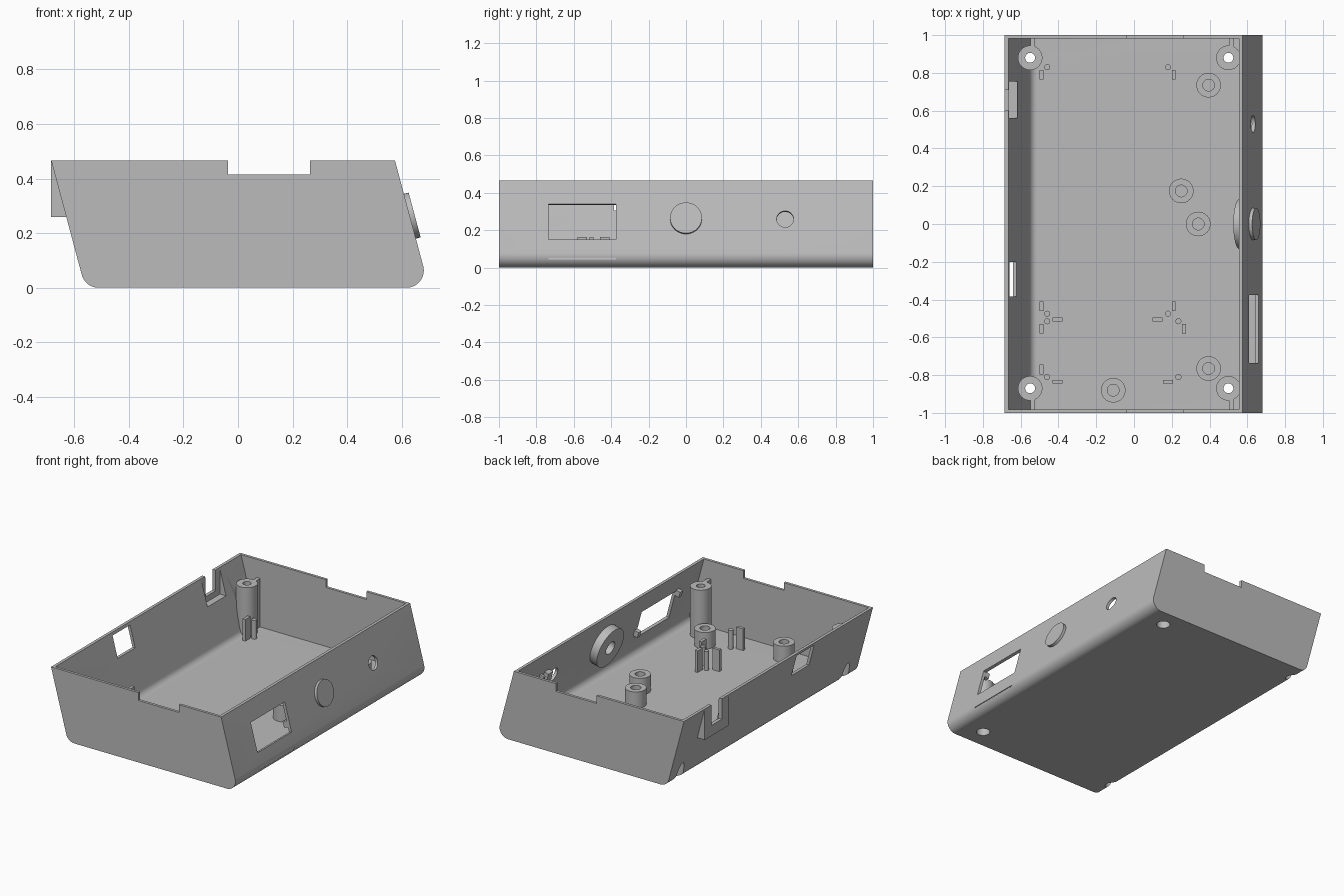
import bpy, bmesh, math
from mathutils import Matrix, Vector

cube = bpy.data.objects.get("Cube")
if cube:
    bpy.data.objects.remove(cube, do_unlink=True)

grey = bpy.data.materials.new("plain grey")
grey.use_nodes = True
grey.diffuse_color = (0.5, 0.5, 0.5, 1)
grey.node_tree.nodes["Principled BSDF"].inputs["Base Color"].default_value = (0.5, 0.5, 0.5, 1)

TOP, WALL, TILT = 0.467, 0.02, math.radians(15)
SLOPE = math.tan(TILT)
LEFT, RIGHT = -0.685, 0.575          # rim edges of the leaning long walls


def finish(name, bm):
    bmesh.ops.recalc_face_normals(bm, faces=bm.faces)
    mesh = bpy.data.meshes.new(name)
    bm.to_mesh(mesh)
    bm.free()
    mesh.materials.append(grey)
    obj = bpy.data.objects.new(name, mesh)
    bpy.context.collection.objects.link(obj)
    return obj


def box(name, x, y, z, matrix=Matrix()):
    """Box from (min, max) pairs."""
    bm = bmesh.new()
    bmesh.ops.create_cube(bm, size=1)
    for v in bm.verts:
        v.co = Vector([(a + b) / 2 + c * (b - a) for (a, b), c in zip((x, y, z), v.co)])
    bm.transform(matrix)
    return finish(name, bm)


def cylinder(name, x, y, z, r, matrix=Matrix(), sides=40):
    bm = bmesh.new()
    bmesh.ops.create_cone(bm, cap_ends=True, segments=sides, radius1=r, radius2=r, depth=z[1] - z[0])
    bm.transform(matrix @ Matrix.Translation((x, y, (z[0] + z[1]) / 2)))
    return finish(name, bm)


def prism(name, points, y0, y1):
    """Extrude an x-z profile along y."""
    bm = bmesh.new()
    face = bm.faces.new([bm.verts.new((x, y0, z)) for x, z in points])
    moved = bmesh.ops.extrude_face_region(bm, geom=[face])["geom"]
    bmesh.ops.translate(bm, vec=(0, y1 - y0, 0), verts=[g for g in moved if isinstance(g, bmesh.types.BMVert)])
    return finish(name, bm)


def boolean(target, tool, mode="DIFFERENCE"):
    mod = target.modifiers.new("cut", "BOOLEAN")
    mod.operation, mod.object, mod.solver = mode, tool, "EXACT"
    bpy.context.view_layer.objects.active = target
    bpy.ops.object.modifier_apply(modifier=mod.name)
    bpy.data.objects.remove(tool, do_unlink=True)


def tray_profile(inset, top, radius):
    """Leaning tray section with rounded lower corners."""
    left = lambda z: LEFT + inset + (TOP - z) * SLOPE
    right = lambda z: RIGHT - inset + (TOP - z) * SLOPE
    points = [(right(top), top), (left(top), top)]
    lean = radius / math.cos(TILT)
    cz = inset + radius
    for cx, start, end in ((left(cz) + lean, 180 + 15, 270), (right(cz) - lean, 270, 360 + 15)):
        for i in range(13):
            a = math.radians(start + (end - start) * i / 12)
            points.append((cx + radius * math.cos(a), cz + radius * math.sin(a)))
    return points


def on_right_wall(y, z):
    """Frame on the right wall: local x points out of the wall, z up along it."""
    return Matrix.Translation((RIGHT + (TOP - z) * SLOPE, y, z)) @ Matrix.Rotation(-TILT, 4, "Y")


def wall_disc(name, y, z, r, depth):
    return cylinder(name, 0, 0, depth, r, on_right_wall(y, z) @ Matrix.Rotation(math.pi / 2, 4, "Y"))


# Tray shell with cable bracket
shell = prism("tray_shell", tray_profile(0, TOP, 0.063), -1, 1)
bracket = [(LEFT, TOP), (LEFT, 0.26), (-0.62, 0.26), (-0.672, TOP)]
boolean(shell, prism("bracket", bracket, 0.53, 0.78), "UNION")
boolean(shell, prism("cavity", tray_profile(WALL, 0.6, 0.043), -0.982, 0.982))

# Openings in the shell
cutters = [
    box("end_notches", (-0.037, 0.263), (-1.1, 1.1), (0.415, 0.6)),
    box("cable_pocket", (-0.662, -0.58), (0.56, 0.755), (0.29, 0.6)),
    box("cable_slot", (-0.8, -0.6), (0.6, 0.71), (0.33, 0.6)),
    box("left_window", (-0.75, -0.56), (-0.385, -0.2), (0.305, 0.448)),
    box("right_window", (-0.06, 0.05), (-0.18, 0.18), (-0.098, 0.098), on_right_wall(-0.555, 0.245)),
    box("right_slit", (-0.01, 0.05), (-0.18, 0.18), (-0.004, 0.004), on_right_wall(-0.555, 0.05)),
    wall_disc("lamp_hole", 0.53, 0.26, 0.045, (-0.06, 0.05)),
]
for cutter in cutters:
    boolean(shell, cutter)

# Corner screw posts, trimmed to the tray, with webs to the end walls
for x in (-0.55, 0.5):
    for y, s, side in ((0.88, 1, "back"), (-0.87, -1, "front")):
        post = cylinder(f"{side}_{'right' if x > 0 else 'left'}_screw_post".replace("right", "plus_x").replace("left", "minus_x"),
                        x, y, (-0.05, 0.345), 0.065)
        web = box("web", (x + 0.003, x + 0.027), sorted((y + s * 0.05, s * 0.99)), (0.01, 0.345))
        boolean(post, web, "UNION")
        boolean(post, prism("trim", tray_profile(0.006, 0.6, 0.057), -0.99, 0.99), "INTERSECT")
        for part in (post, shell):
            boolean(part, cylinder("counterbore", x, y, (-0.1, 0.24), 0.042))
        boolean(post, cylinder("screw_hole", x, y, (0, 0.5), 0.026))

# Short board standoffs
for i, (x, y) in enumerate(((0.395, 0.735), (0.25, 0.175), (0.34, 0), (0.395, -0.765), (-0.11, -0.88))):
    standoff = cylinder(f"standoff_{i + 1}", x, y, (0.01, 0.13), 0.065)
    boolean(standoff, cylinder("pilot_hole", x, y, (0.03, 0.3), 0.031))

# Board locating pins and guide ribs
pins = ((-0.46, 0.83), (0.18, 0.83), (-0.46, -0.475), (-0.46, -0.515),
        (0.18, -0.475), (0.235, -0.515), (-0.46, -0.81), (0.235, -0.81))
for i, (x, y) in enumerate(pins):
    cylinder(f"locating_pin_{i + 1}", x, y, (0.01, 0.147), 0.016, sides=20)
side_ribs = ((-0.49, 0.79), (0.21, 0.79), (-0.49, -0.435), (-0.49, -0.555),
             (0.21, -0.435), (0.265, -0.555), (-0.49, -0.77))
end_ribs = ((-0.405, -0.505), (0.125, -0.505), (-0.405, -0.835), (0.18, -0.835))
for kind, ribs, w, d in (("side", side_ribs, 0.01, 0.026), ("end", end_ribs, 0.026, 0.01)):
    for i, (x, y) in enumerate(ribs):
        box(f"{kind}_guide_rib_{i + 1}", (x - w, x + w), (y - d, y + d), (0.01, 0.165))

# Round button outside and its collar inside
wall_disc("round_button", 0, 0.262, 0.085, (-0.005, 0.018))
collar = wall_disc("button_collar", 0, 0.262, 0.135, (-0.072, -0.012))
boolean(collar, wall_disc("collar_hole", 0, 0.262, 0.045, (-0.1, -0.03)))

# Small clips on the inside of the right wall
clips = (("lamp_clip_wide", 0.625, 0.3, 0.025, 0.03), ("lamp_clip_thin", 0.69, 0.3, 0.009, 0.03),
         ("window_clip_front", -0.75, 0.33, 0.015, 0.02), ("window_clip_back", -0.36, 0.2, 0.015, 0.02))
for name, y, z, w, h in clips:
    box(name, (-0.05, -0.012), (-w, w), (-h, h), on_right_wall(y, z))

# Smooth round surfaces, keep edges sharp
bpy.ops.object.select_all(action="DESELECT")
for obj in bpy.context.scene.objects:
    if obj.type == "MESH" and grey.name in obj.data.materials:
        obj.select_set(True)
        bpy.context.view_layer.objects.active = obj
bpy.ops.object.shade_smooth_by_angle(angle=math.radians(30))
